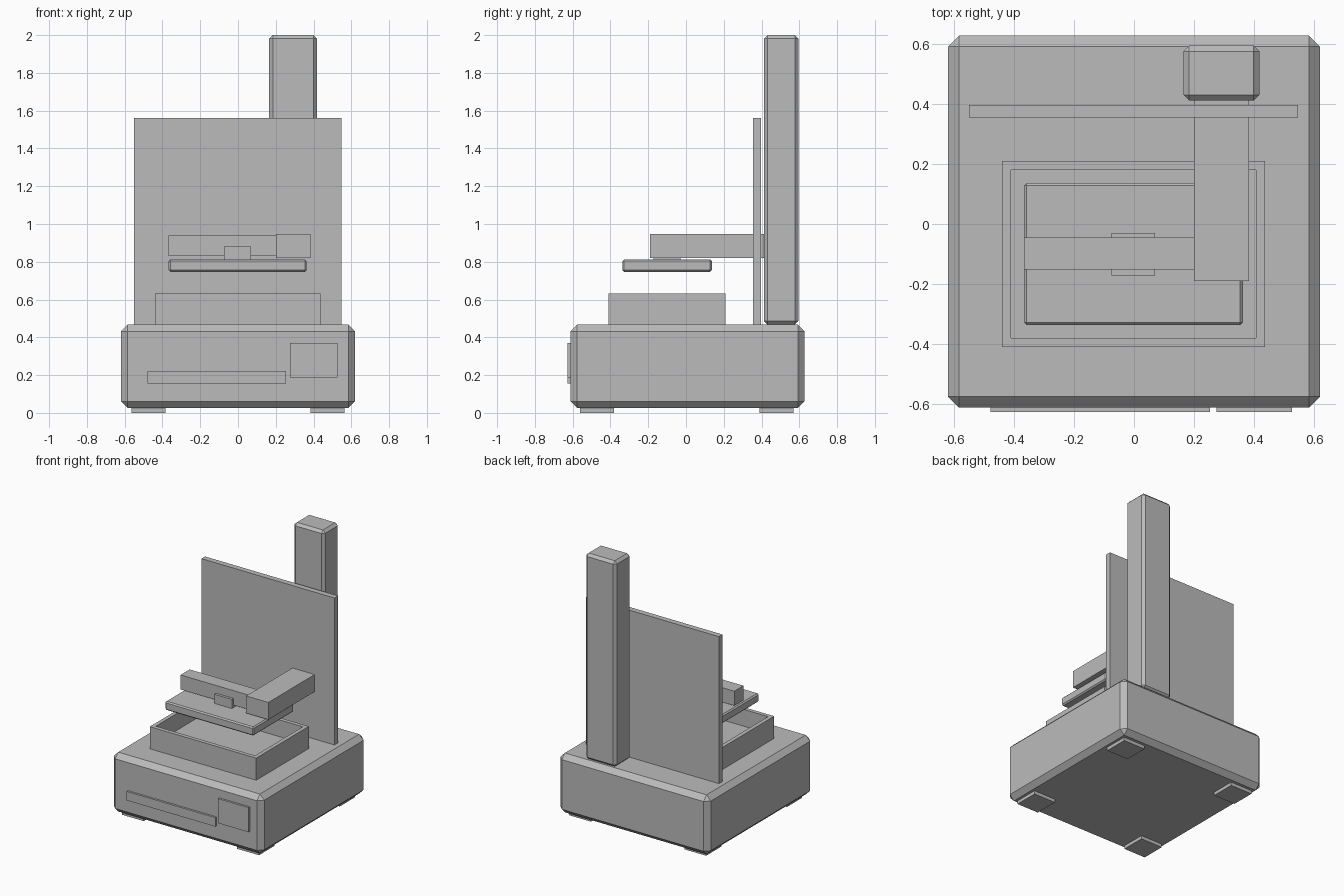
import bpy
import bmesh
from mathutils import Vector

if "Cube" in bpy.data.objects:
    bpy.data.objects.remove(bpy.data.objects["Cube"], do_unlink=True)

grey = bpy.data.materials.new("plain_grey")
grey.use_nodes = True
colour = (0.5, 0.5, 0.5, 1)
grey.diffuse_color = colour
grey.node_tree.nodes["Principled BSDF"].inputs["Base Color"].default_value = colour


def box(name, x, y, z, chamfer=0):
    """Flat-shaded box spanning the given ranges, with optional chamfered edges."""
    bm = bmesh.new()
    bmesh.ops.create_cube(bm, size=1)
    low, high = (Vector(p) for p in zip(x, y, z))
    size, middle = high - low, (high + low) / 2
    for v in bm.verts:
        v.co = v.co * size + middle
    mesh = bpy.data.meshes.new(name)
    bm.to_mesh(mesh)
    bm.free()
    mesh.materials.append(grey)
    obj = bpy.data.objects.new(name, mesh)
    bpy.context.collection.objects.link(obj)
    if chamfer:
        mod = obj.modifiers.new("chamfer", "BEVEL")
        mod.width = chamfer
        mod.segments = 1
    return obj


# Base housing and its feet
box("base_housing", (-0.62, 0.62), (-0.612, 0.628), (0.025, 0.467), 0.036)
for side, x in (("right", -0.475), ("left", 0.475)):
    for end, y in (("front", -0.47), ("back", 0.48)):
        box(f"{end}_{side}_foot", (x - 0.09, x + 0.09), (y - 0.09, y + 0.09), (0, 0.035))

# Front fittings
box("front_drawer", (-0.478, 0.253), (-0.627, -0.605), (0.155, 0.222))
box("control_screen", (0.275, 0.527), (-0.627, -0.605), (0.187, 0.37))

# Upright back panel and column
box("back_panel", (-0.55, 0.547), (0.355, 0.397), (0.46, 1.562))
box("column", (0.165, 0.418), (0.412, 0.595), (0.467, 2), 0.019)

# Open tray: extrude an inset top face downwards
tray = box("tray", (-0.44, 0.437), (-0.41, 0.21), (0.46, 0.632))
bm = bmesh.new()
bm.from_mesh(tray.data)
top = max(bm.faces, key=lambda f: f.calc_center_median().z)
bmesh.ops.inset_region(bm, faces=[top], thickness=0.042)
walls = bmesh.ops.extrude_discrete_faces(bm, faces=[top])["faces"]
bmesh.ops.translate(bm, verts=walls[0].verts, vec=(0, 0, -0.125))
bm.to_mesh(tray.data)
bm.free()

# Raised platform with its arm
box("platform", (-0.367, 0.363), (-0.337, 0.137), (0.747, 0.812), 0.009)
box("platform_mount", (-0.075, 0.07), (-0.172, -0.03), (0.805, 0.88))
box("cross_bar", (-0.367, 0.363), (-0.152, -0.045), (0.83, 0.938))
box("support_arm", (0.2, 0.383), (-0.19, 0.415), (0.82, 0.948))
